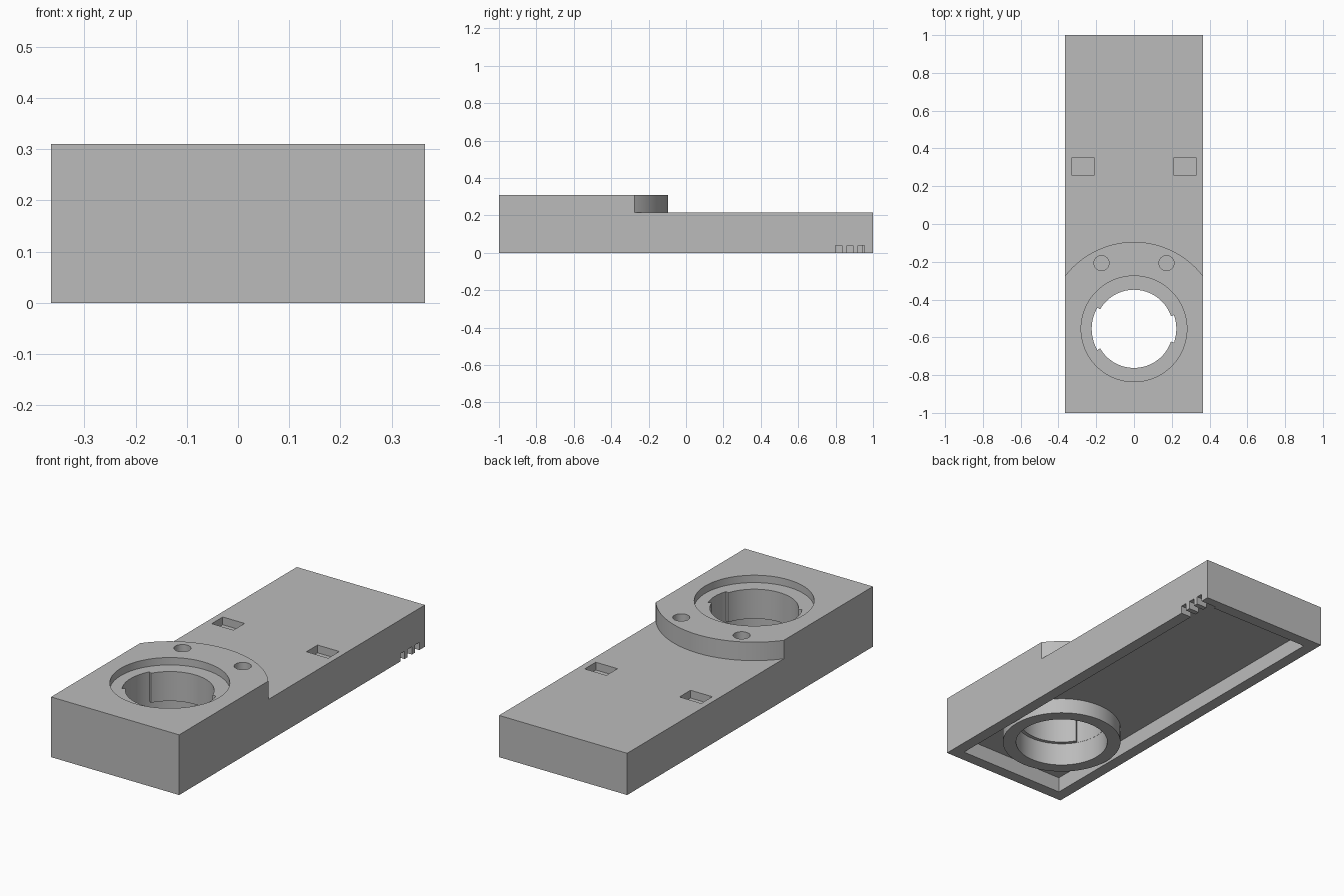
import bpy, bmesh
from math import cos, sin, radians

if "Cube" in bpy.data.objects:
    bpy.data.objects.remove(bpy.data.objects["Cube"], do_unlink=True)

W, TOP, STEP, CEIL, WALL = 0.365, 0.31, 0.215, 0.08, 0.06
SOCKET_Y = -0.555

grey = bpy.data.materials.new("plain_grey")
grey.use_nodes = True
grey.diffuse_color = (0.5, 0.5, 0.5, 1)
grey.node_tree.nodes["Principled BSDF"].inputs["Base Color"].default_value = (0.5, 0.5, 0.5, 1)


def prism(name, points, z0, z1):
    """Extrude a counter-clockwise outline from z0 to z1."""
    bm = bmesh.new()
    base = bm.faces.new([bm.verts.new((x, y, z0)) for x, y in points])
    out = bmesh.ops.extrude_face_region(bm, geom=[base])
    for v in out["geom"]:
        if isinstance(v, bmesh.types.BMVert):
            v.co.z = z1
    bmesh.ops.recalc_face_normals(bm, faces=bm.faces)
    mesh = bpy.data.meshes.new(name)
    bm.to_mesh(mesh)
    bm.free()
    mesh.materials.append(grey)
    ob = bpy.data.objects.new(name, mesh)
    bpy.context.collection.objects.link(ob)
    return ob


def rect(x0, x1, y0, y1):
    return [(x0, y0), (x1, y0), (x1, y1), (x0, y1)]


def arc(r, a0, a1, n, x=0, y=SOCKET_Y):
    angles = [radians(a0 + (a1 - a0) * i / n) for i in range(n + 1)]
    return [(x + r * cos(a), y + r * sin(a)) for a in angles]


def circle(r, n=96, x=0, y=SOCKET_Y):
    return arc(r, 0, 360, n, x, y)[:-1]


def combine(points, z0, z1, operation="DIFFERENCE"):
    """Apply one boolean to the body and discard the tool."""
    tool = prism("tool", points, z0, z1)
    tool.hide_render = True
    mod = body.modifiers.new("shape", "BOOLEAN")
    mod.operation, mod.solver, mod.object = operation, "EXACT", tool
    bpy.ops.object.modifier_apply(modifier=mod.name)
    bpy.data.objects.remove(tool, do_unlink=True)


body = prism("housing_body", rect(-W, W, -1, 1), 0, TOP)
bpy.context.view_layer.objects.active = body
body.select_set(True)

# Lower rear deck behind the curved edge of the raised head
head_edge = arc(0.46, 150, 30, 64)
combine([(-0.6, 1.2), (-0.6, head_edge[0][1])] + head_edge
        + [(0.6, head_edge[-1][1]), (0.6, 1.2)], STEP, 0.5)

# Hollow underside with a round boss inside
combine(rect(-W + WALL, W - WALL, -1 + WALL, 1 - WALL), -0.1, CEIL)
combine(circle(0.29), 0, CEIL + 0.03, "UNION")

# Socket: counterbore, narrow lip and wider bore below
combine(circle(0.28), 0.272, 0.5)
combine(circle(0.207), -0.1, 0.4)
combine(circle(0.225), -0.1, 0.12)

# Locking slots through the lip
for middle, half in ((0, 19), (180, 30)):
    combine([(0, SOCKET_Y)] + arc(0.224, middle - half, middle + half, 16), 0.11, 0.4)

# Screw holes and rectangular pockets on both sides
for side in (-1, 1):
    combine(circle(0.04, 32, side * 0.172, -0.207), TOP - 0.08, 0.5)
    x = side * 0.27
    combine(rect(x - 0.062, x + 0.062, 0.26, 0.35), STEP - 0.04, 0.5)

# Cable notches through the left wall
for i in range(3):
    y = 0.8 + 0.06 * i
    combine(rect(W - WALL - 0.03, W + 0.1, y, y + 0.034), -0.1, 0.04)

bpy.ops.object.shade_smooth_by_angle(angle=radians(30))
